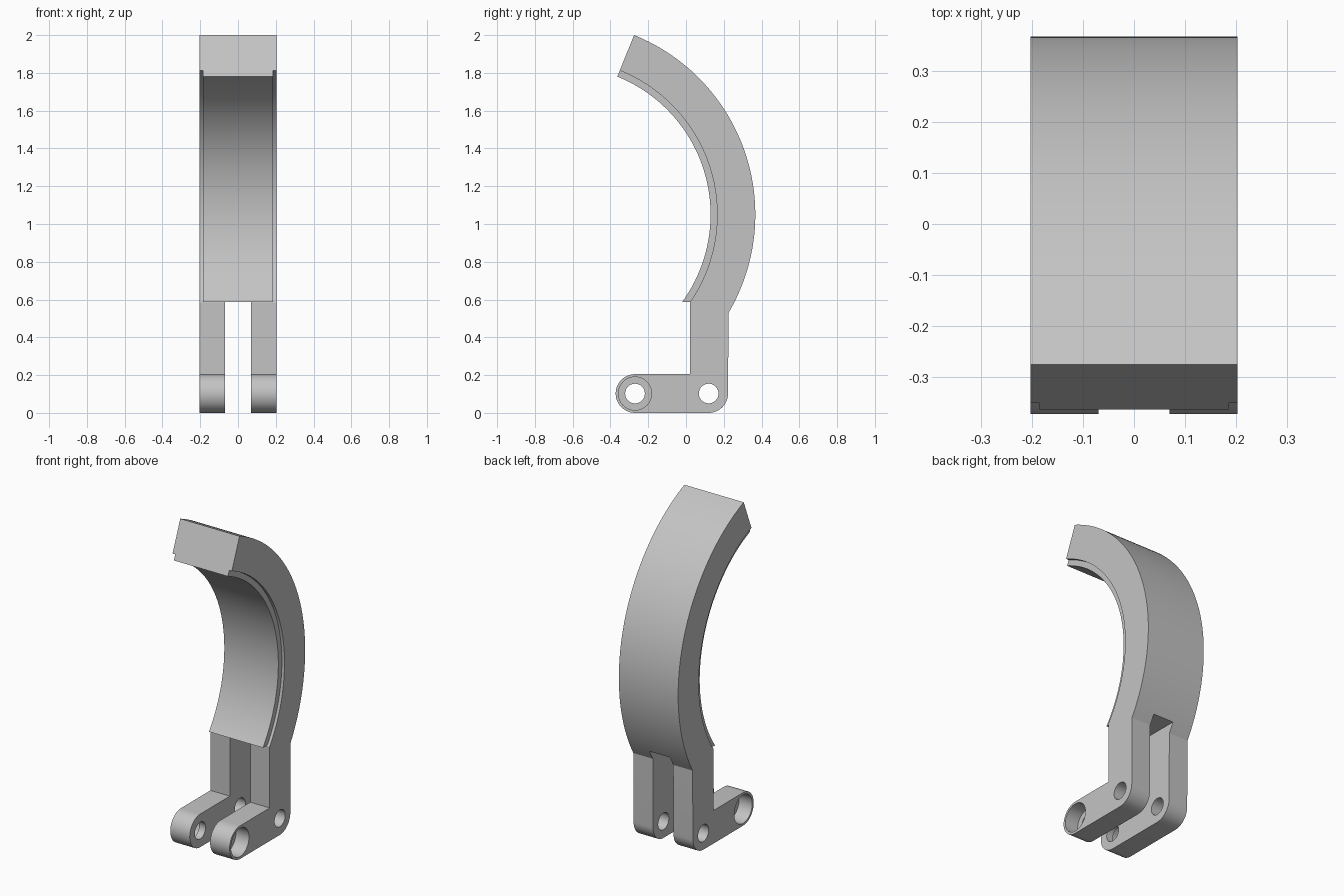
import bpy, bmesh
from math import cos, sin, radians, degrees, asin
from mathutils import Matrix

cube = bpy.data.objects.get("Cube")
if cube:
    bpy.data.objects.remove(cube, do_unlink=True)

grey = bpy.data.materials.new("plain grey")
grey.use_nodes = True
grey.diffuse_color = (0.55, 0.55, 0.55, 1)
grey.node_tree.nodes["Principled BSDF"].inputs["Base Color"].default_value = grey.diffuse_color

HALF_WIDTH, PAD_HALF, GAP_HALF = 0.203, 0.185, 0.07
CENTRE = (-0.657, 1.05)                 # arch centre in y, z
R_OUT, R_STEP, R_PAD = 1.024, 0.822, 0.787
END = 68.1                              # angle of the arch tip
PIVOT, HINGE = (-0.27, 0.1025), (0.12, 0.1025)
FOOT_R, HOLE_R, BORE_R = 0.1025, 0.052, 0.088
PAD_BOTTOM = 0.588


def arc(centre, r, a, b, n):
    """Points in y, z from angle a to angle b in degrees."""
    angles = [radians(a + (b - a) * i / n) for i in range(n + 1)]
    return [(centre[0] + r * cos(t), centre[1] + r * sin(t)) for t in angles]


def angle_at_height(r, z):
    return degrees(asin((z - CENTRE[1]) / r))


def make(name, bm):
    bmesh.ops.recalc_face_normals(bm, faces=bm.faces)
    mesh = bpy.data.meshes.new(name)
    bm.to_mesh(mesh)
    bm.free()
    mesh.materials.append(grey)
    obj = bpy.data.objects.new(name, mesh)
    bpy.context.collection.objects.link(obj)
    return obj


def extrude_profile(name, points, x0, x1):
    bm = bmesh.new()
    face = bm.faces.new([bm.verts.new((x0, y, z)) for y, z in points])
    side = bmesh.ops.extrude_face_region(bm, geom=[face])["geom"]
    moved = [v for v in side if isinstance(v, bmesh.types.BMVert)]
    bmesh.ops.translate(bm, verts=moved, vec=(x1 - x0, 0, 0))
    return make(name, bm)


def cylinder_cutter(name, centre, r, x0, x1):
    return extrude_profile(name, arc(centre, r, 0, 352.5, 47), x0, x1)


# Curved arm, upright and foot as one side profile
a_out = angle_at_height(R_OUT, 0.53)
a_in = angle_at_height(R_STEP, 0.584)
profile = arc(CENTRE, R_OUT, a_out, END, 64)
profile += arc(CENTRE, R_STEP, END, a_in, 64)
profile += [(0.02, 0.205)]
profile += arc(PIVOT, FOOT_R, 90, 270, 24)
profile += arc(HINGE, FOOT_R, -90, 0, 12)
body = extrude_profile("curved_arm", profile, -HALF_WIDTH, HALF_WIDTH)

# Slot between the legs, pin holes and outer counterbores
slot = [(-1, -1), (1, -1), (1, PAD_BOTTOM), (-1, PAD_BOTTOM)]
cutters = [
    extrude_profile("slot_cutter", slot, -GAP_HALF, GAP_HALF),
    cylinder_cutter("pivot_cutter", PIVOT, HOLE_R, -1, 1),
    cylinder_cutter("hinge_cutter", HINGE, HOLE_R, -1, 1),
]
for s in (-1, 1):
    cutters.append(cylinder_cutter("bore_cutter", PIVOT, BORE_R,
                                   s * (HALF_WIDTH - 0.09), s * 0.5))
for cutter in cutters:
    cutter.hide_render = True
    mod = body.modifiers.new(cutter.name, "BOOLEAN")
    mod.operation, mod.solver, mod.object = "DIFFERENCE", "EXACT", cutter
bpy.context.view_layer.update()
graph = bpy.context.evaluated_depsgraph_get()
body_mesh = bpy.data.meshes.new_from_object(body.evaluated_get(graph))
body.modifiers.clear()
body.data = body_mesh
for cutter in cutters:
    bpy.data.objects.remove(cutter, do_unlink=True)

# Narrower lining pad inside the arm
pad_profile = arc(CENTRE, R_STEP, angle_at_height(R_STEP, PAD_BOTTOM), END, 64)
pad_profile += arc(CENTRE, R_PAD, END, angle_at_height(R_PAD, PAD_BOTTOM), 64)
pad = extrude_profile("inner_pad", pad_profile, -PAD_HALF, PAD_HALF)

# Smooth curves, sharp edges
bpy.ops.object.select_all(action="DESELECT")
for obj in (body, pad):
    obj.select_set(True)
bpy.context.view_layer.objects.active = body
bpy.ops.object.shade_smooth_by_angle(angle=radians(25))
